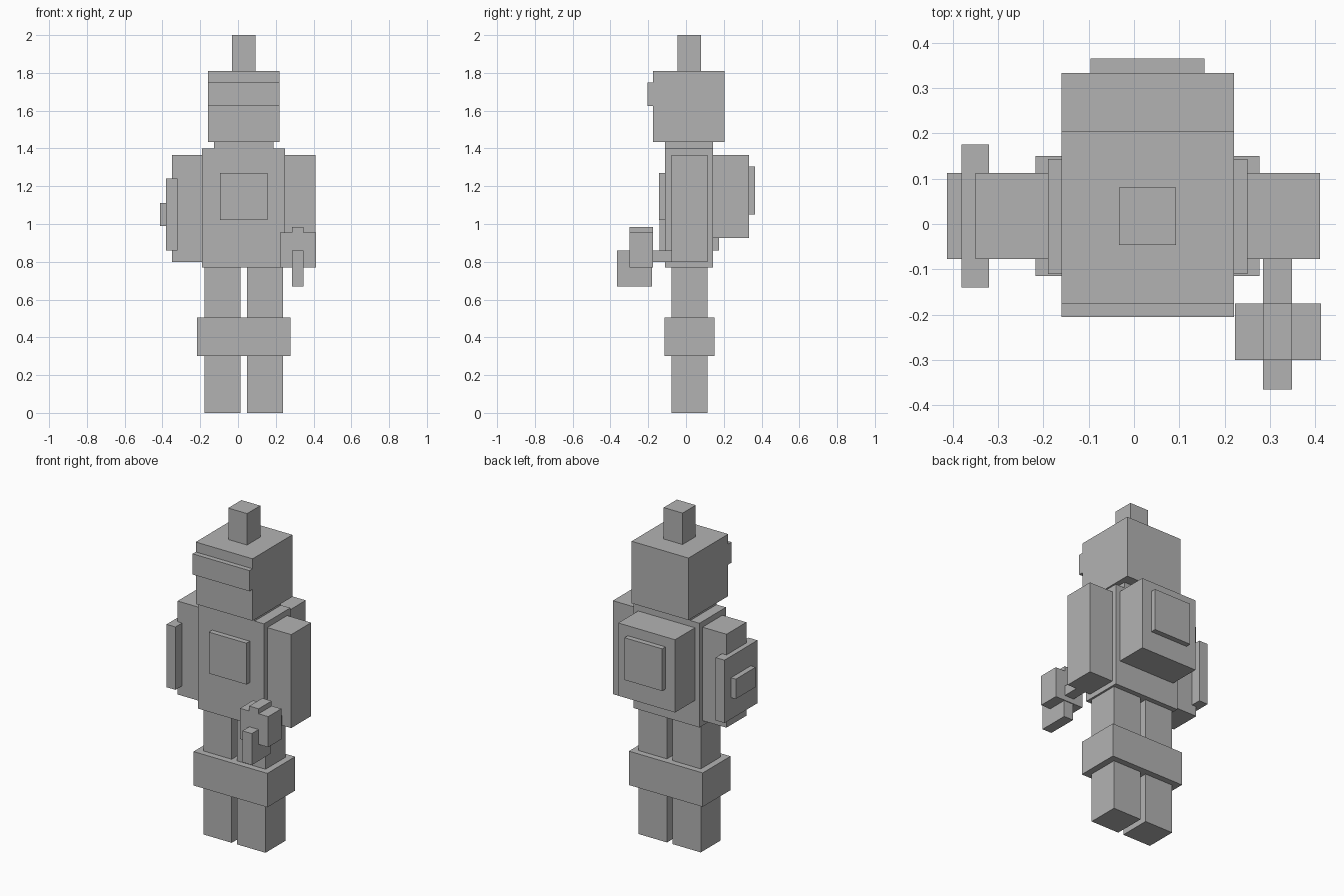
import bpy
import bmesh
from mathutils import Matrix, Vector

cube = bpy.data.objects.get("Cube")
if cube:
    bpy.data.objects.remove(cube, do_unlink=True)

# One plain grey for the whole figure
GREY = (0.45, 0.45, 0.45, 1.0)
grey = bpy.data.materials.new("plain_grey")
grey.use_nodes = True
grey.diffuse_color = GREY
grey.node_tree.nodes["Principled BSDF"].inputs["Base Color"].default_value = GREY

MID = 0.03       # x of the body's centre line
LIMB = (-0.077, 0.113)   # shared depth of limbs


def block(name, x, y, z):
    """Box spanning the given (low, high) ranges."""
    low, high = (Vector(c) for c in zip(x, y, z))
    bm = bmesh.new()
    bmesh.ops.create_cube(bm, size=1, matrix=Matrix.Translation((low + high) / 2)
                          @ Matrix.Diagonal((high - low).to_4d()))
    mesh = bpy.data.meshes.new(name)
    bm.to_mesh(mesh)
    bm.free()
    mesh.materials.append(grey)
    obj = bpy.data.objects.new(name, mesh)
    bpy.context.collection.objects.link(obj)
    return obj


def centred(name, half_width, y, z):
    """Box centred on the body's centre line."""
    return block(name, (MID - half_width, MID + half_width), y, z)


# Head
centred("head", 0.19, (-0.175, 0.205), (1.435, 1.81))
centred("visor", 0.19, (-0.205, -0.173), (1.625, 1.75))
centred("head_post", 0.063, (-0.046, 0.08), (1.81, 2.0))
centred("neck", 0.158, (-0.11, 0.143), (1.40, 1.435))

# Torso and backpack
centred("torso", 0.22, (-0.11, 0.143), (0.77, 1.40))
centred("chest_plate", 0.126, (-0.142, -0.11), (1.02, 1.27))
centred("backpack", 0.19, (0.143, 0.333), (0.925, 1.365))
centred("backpack_panel", 0.126, (0.333, 0.365), (1.05, 1.305))

# Arms and legs, mirrored about the centre line
for side, s in (("left", 1), ("right", -1)):
    arm = sorted((MID + s * 0.22, MID + s * 0.38))
    leg = sorted((MID + s * 0.018, MID + s * 0.208))
    block(side + "_arm", arm, LIMB, (0.80, 1.365))
    block(side + "_leg", leg, LIMB, (0.0, 0.77))
centred("knee_band", 0.247, (-0.115, 0.15), (0.30, 0.505))

# Shield on the right arm
block("shield", (-0.38, -0.32), (-0.14, 0.175), (0.86, 1.24))
block("shield_boss", (-0.412, -0.38), LIMB, (0.99, 1.11))

# Tool held in front of the left arm
GRIP = (0.285, 0.348)
block("tool_body", (0.223, 0.412), (-0.30, -0.175), (0.77, 0.955))
block("tool_ridge", GRIP, (-0.30, -0.175), (0.955, 0.985))
block("tool_front", GRIP, (-0.365, -0.18), (0.67, 0.86))
block("tool_handle", GRIP, (-0.175, -0.077), (0.80, 0.86))
